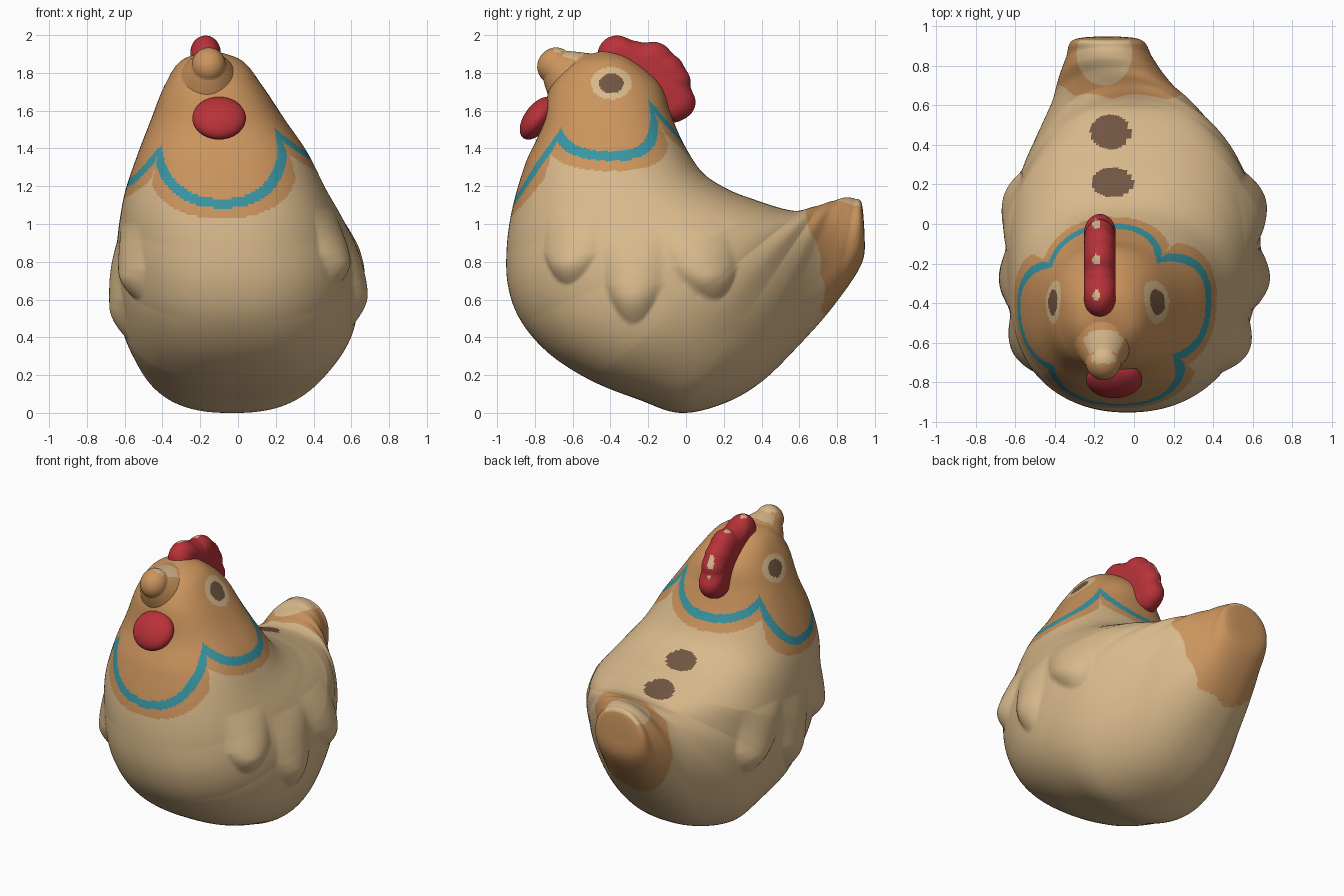
import bpy, bmesh, math
from mathutils import Vector, Matrix

if "Cube" in bpy.data.objects:
    bpy.data.objects.remove(bpy.data.objects["Cube"])


def mat(name, rgb):
    m = bpy.data.materials.new(name)
    m.diffuse_color = [((c / 255 + 0.055) / 1.055) ** 2.4 for c in rgb] + [1]
    m.use_nodes = True
    m.node_tree.nodes["Principled BSDF"].inputs["Base Color"].default_value = m.diffuse_color
    return m


MATS = [mat("cream", (216, 185, 139)), mat("orange_brown", (203, 148, 93)),
        mat("teal", (56, 150, 163)), mat("red", (184, 50, 57)),
        mat("dark_brown", (113, 85, 66))]
CREAM, ORANGE, TEAL, RED, BROWN = range(5)


def finish(bm, name, rule):
    """Turn a bmesh into a smooth object coloured by rule(centre, normal)."""
    bmesh.ops.recalc_face_normals(bm, faces=bm.faces)
    for f in bm.faces:
        f.smooth = True
        f.material_index = rule(f.calc_center_median(), f.normal)
    me = bpy.data.meshes.new(name)
    bm.to_mesh(me)
    for m in MATS:
        me.materials.append(m)
    ob = bpy.data.objects.new(name, me)
    bpy.context.collection.objects.link(ob)
    return ob


def skin(bm, rings):
    """Join rings of points into a capped tube."""
    rings = [[bm.verts.new(p) for p in r] for r in rings]
    for a, b in zip(rings, rings[1:]):
        for k in range(len(a)):
            bm.faces.new((a[k], a[k - 1], b[k - 1], b[k]))
    bm.faces.new(rings[0])
    bm.faces.new(rings[-1])


def catmull(rows, steps):
    out = []
    for i in range(len(rows) - 1):
        a, b, c, d = (rows[min(max(i + k, 0), len(rows) - 1)] for k in (-1, 0, 1, 2))
        for s in range(steps):
            t = s / steps
            out.append([0.5 * (2 * q + (r - p) * t + (2 * p - 5 * q + 4 * r - u) * t * t
                               + (3 * q - p - 3 * r + u) * t ** 3)
                        for p, q, r, u in zip(a, b, c, d)])
    return out + [rows[-1]]


def inside(u, v, cu, cv, ru, rv):
    return ((u - cu) / ru) ** 2 + ((v - cv) / rv) ** 2 < 1


# Collar: four scallops around the neck (cusp angle, cusp height, dip to the next cusp)
CUSPS = [(-137, 1.38, 1.11), (-38, 1.47, 1.36), (47, 1.62, 1.42), (146, 1.52, 1.22), (223, 1.38, 1.11)]


def collar(deg):
    if deg < -137:
        deg += 360
    for (a0, z0, dip), (a1, z1, _) in zip(CUSPS, CUSPS[1:]):
        if deg <= a1:
            u = (deg - a0) / (a1 - a0)
            return dip + ((z0 if u < 0.5 else z1) - dip) * abs(2 * u - 1) ** 2.5
    return 1.3


def beak_top(p, n):
    return n.z > 0.72 and p.z > 1.8 and inside(p.x, p.y, -0.155, -0.62, 0.115, 0.085)


def body_rule(p, n):
    x, y, z = p
    # tail tip and its pale top patch
    edge = 0.63 + 0.08 * min(1, max(0, (1.05 - z) / 0.3)) + 0.025 * abs(math.sin(10 * z + 12 * x))
    if y > edge:
        return CREAM if n.z > 0.3 and inside(x, y, -0.15, 0.86, 0.14, 0.16) else ORANGE
    # spots along the back
    if n.z > 0 and (inside(x, y, -0.12, 0.465, 0.1, 0.088) or inside(x, y, -0.11, 0.21, 0.105, 0.075)):
        return BROWN
    if z < 0.95 or y > 0.2:
        return CREAM
    if beak_top(p, n):
        return CREAM
    # eyes
    side, ez = (1, 1.745) if x > -0.14 else (-1, 1.68)
    if abs(x + 0.14) > 0.1:
        if inside(y, z, -0.395, ez, 0.066, 0.052):
            return BROWN
        if inside(y, z, -0.395, ez, 0.108, 0.085):
            return CREAM
    # scalloped collar bands
    deg = math.degrees(math.atan2(y + 0.42, x + 0.1))
    slope = (collar(deg + 1) - collar(deg - 1)) / (0.84 * math.pi / 180)
    d = (z - collar(deg)) / math.sqrt(1 + slope * slope)
    if abs(d) < 0.025:
        return TEAL
    return ORANGE if d > -0.08 else CREAM


# Wing feathers: low lobes raised from each flank (y, bottom z, height, half width, lean)
LOBES = [(-0.63, 0.68, 0.40, 0.14, 0.1), (-0.28, 0.47, 0.52, 0.15, 0.0), (0.15, 0.60, 0.42, 0.17, -0.3)]


def raise_feathers(p):
    amount = 0
    z = p.z if p.x > 0 else p.z + 0.08
    for cy, zb, h, half, lean in LOBES:
        v = (z - zb) / h
        if abs(p.x) < 0.25 or not 0 < v < 1:
            continue
        wide = half * min(1, math.sqrt(v / 0.4))
        u = (p.y - cy - lean * (z - zb)) / max(wide, 0.01)
        if abs(u) < 1:
            fall = math.sin(v / 0.3 * math.pi / 2) if v < 0.3 else 1 - ((v - 0.3) / 0.7) ** 1.2
            amount = max(amount, 0.055 * (1 - u * u) * fall)
    if amount:
        p += Vector((p.x, 0.6 * (p.y + 0.1), 0)).normalized() * amount
    return p


# Body: sections fanning from head top to tail tip
# (inner y, inner z, outer y, outer z, half width, centre x)
ROWS = [(-0.42, 1.92, -0.43, 1.92, 0.00, -0.14),
        (-0.29, 1.87, -0.60, 1.86, 0.16, -0.14),
        (-0.14, 1.74, -0.72, 1.72, 0.26, -0.13),
        (-0.08, 1.58, -0.77, 1.50, 0.36, -0.105),
        (-0.01, 1.42, -0.85, 1.32, 0.45, -0.08),
        (0.09, 1.27, -0.92, 1.08, 0.53, -0.065),
        (0.23, 1.18, -0.95, 0.86, 0.585, -0.04),
        (0.36, 1.13, -0.94, 0.66, 0.62, -0.02),
        (0.48, 1.09, -0.87, 0.48, 0.64, -0.01),
        (0.57, 1.07, -0.72, 0.31, 0.64, 0.00),
        (0.62, 1.075, -0.50, 0.17, 0.625, 0.00),
        (0.67, 1.09, -0.25, 0.07, 0.58, -0.01),
        (0.71, 1.10, -0.03, 0.00, 0.51, -0.03),
        (0.75, 1.115, 0.20, 0.05, 0.425, -0.05),
        (0.79, 1.125, 0.40, 0.165, 0.34, -0.08),
        (0.84, 1.14, 0.60, 0.36, 0.275, -0.11),
        (0.89, 1.135, 0.78, 0.565, 0.22, -0.125),
        (0.93, 1.11, 0.93, 0.79, 0.17, -0.135),
        (0.945, 0.96, 0.945, 0.95, 0.00, -0.135)]
# Roundness along the body (row, widest point, outer exponent, inner exponent)
SHAPE = [(0, 0.5, 0.9, 0.95), (3, 0.5, 0.8, 0.88), (4, 0.5, 0.82, 0.85), (6, 0.5, 0.92, 0.82), (8, 0.5, 0.9, 0.86),
         (10, 0.58, 0.82, 1.02), (12, 0.6, 0.8, 1.06), (15, 0.53, 0.85, 0.95), (18.1, 0.5, 0.9, 0.9)]


def shape_at(row):
    for a, b in zip(SHAPE, SHAPE[1:]):
        if row <= b[0]:
            t = (row - a[0]) / (b[0] - a[0])
            return [p + (q - p) * t for p, q in zip(a[1:], b[1:])]


SEG, STEPS = 280, 19
rings = []
for i, (yi, zi, yo, zo, w, cx) in enumerate(catmull(ROWS, STEPS)[1:-1]):
    f, e_out, e_in = shape_at((i + 1) / STEPS)
    cy, cz = yi + (yo - yi) * f, zi + (zo - zi) * f
    ring = []
    for k in range(SEG):
        t = 2 * math.pi * k / SEG
        c, s = math.cos(t), math.sin(t)
        ey, ez, e = (yo, zo, e_out) if c > 0 else (yi, zi, e_in)
        h = abs(c) ** e
        x = cx + max(w, 0.004) * math.copysign(abs(s) ** e, s)
        ring.append(raise_feathers(Vector((x, cy + (ey - cy) * h, max(0, cz + (ez - cz) * h)))))
    rings.append(ring)
bm = bmesh.new()
skin(bm, rings)
finish(bm, "body", body_rule)

# Beak: stout tapering snout turned upward, pale on top
PATH = [(-0.47, 1.69, 0.24), (-0.55, 1.735, 0.205), (-0.62, 1.78, 0.16), (-0.665, 1.815, 0.125),
        (-0.695, 1.84, 0.098)]
ends = [(-0.695 - 0.78 * 0.09 * math.sin(a), 1.84 + 0.62 * 0.09 * math.sin(a), 0.098 * math.cos(a))
        for a in (0.2, 0.4, 0.6, 0.8, 1.0, 1.2, 1.35, 1.5)]
turn = [2 * math.pi * k / 64 for k in range(64)]
beak = bmesh.new()
skin(beak, [[Vector((-0.155 + r * 0.92 * math.cos(t), y + 0.62 * r * math.sin(t), z + 0.78 * r * math.sin(t)))
             for t in turn] for y, z, r in catmull(PATH, 6) + ends])
finish(beak, "beak", lambda p, n: CREAM if beak_top(p, n) else ORANGE)

# Comb: cushion with a lobed outline (circles: y, z, radius), small pale specks on top
CIRCLES = [(-0.365, 1.895, 0.104), (-0.175, 1.855, 0.11), (-0.055, 1.755, 0.08), (-0.04, 1.645, 0.092),
           (-0.28, 1.86, 0.11), (-0.11, 1.80, 0.105), (-0.07, 1.62, 0.085), (-0.24, 1.76, 0.14)]
CY, CZ = -0.24, 1.74


def reach(a):
    """Distance from the comb centre to the outermost circle along angle a."""
    best = 0.1
    for y, z, r in CIRCLES:
        dot = (y - CY) * math.cos(a) + (z - CZ) * math.sin(a)
        q = r * r - ((y - CY) ** 2 + (z - CZ) ** 2 - dot * dot)
        if q > 0:
            best = max(best, dot + math.sqrt(q))
    return best


N = 144
raw = [reach(2 * math.pi * k / N) for k in range(N)]
rad = [sum(raw[(k + j) % N] for j in range(-2, 3)) / 5 for k in range(N)]
comb = bmesh.new()
rings = []
for j in range(1, 30):
    phi = math.pi * j / 30
    x = -0.172 + 0.08 * math.cos(phi)
    inset = 0.1 * (1 - math.sin(phi))
    rings.append([Vector((x, CY + (r - inset) * math.cos(2 * math.pi * k / N),
                          CZ + (r - inset) * math.sin(2 * math.pi * k / N))) for k, r in enumerate(rad)])
skin(comb, rings)
finish(comb, "comb", lambda p, n: CREAM if n.z > 0.2 and p.z > 1.65 and any(
    inside(p.x, p.y, -0.19, sy, 0.02, 0.026) for sy in (0.0, -0.18, -0.36)) else RED)

# Wattle: slanted lump below the beak
wattle = bmesh.new()
bmesh.ops.create_uvsphere(wattle, u_segments=40, v_segments=24, radius=1, matrix=(
    Matrix.Translation((-0.10, -0.785, 1.56)) @ Matrix.Rotation(math.radians(-36), 4, 'X')
    @ Matrix.Diagonal((0.142, 0.07, 0.13, 1))))
finish(wattle, "wattle", lambda p, n: RED)
